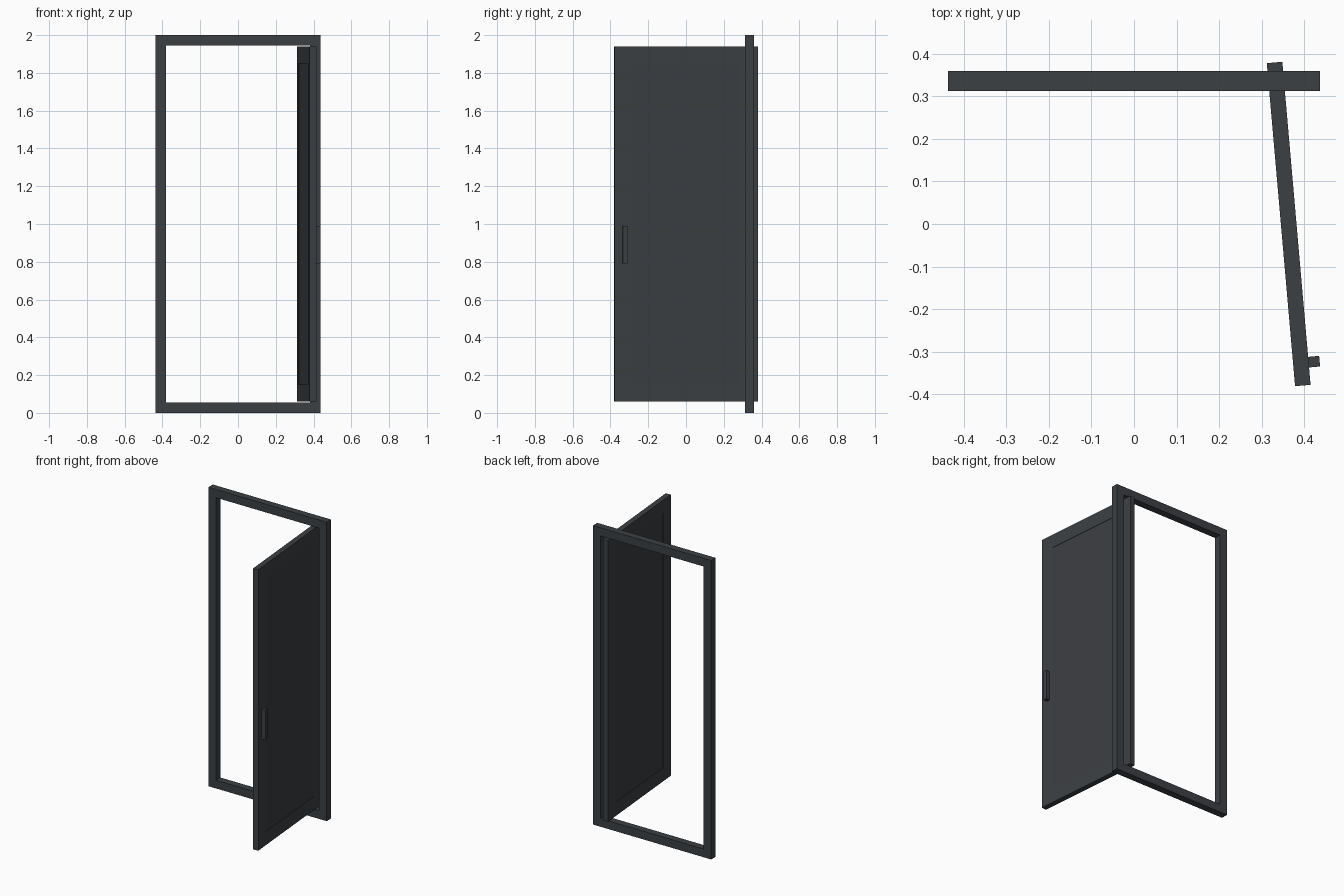
import bpy
from math import radians
from mathutils import Matrix

if "Cube" in bpy.data.objects:
    bpy.data.objects.remove(bpy.data.objects["Cube"])


def material(name, rgb):
    m = bpy.data.materials.new(name)
    m.diffuse_color = (*rgb, 1)
    m.use_nodes = True
    m.node_tree.nodes["Principled BSDF"].inputs["Base Color"].default_value = m.diffuse_color
    return m


dark = material("dark_metal", (0.045, 0.051, 0.056))
panel_mat = material("dark_panel", (0.043, 0.048, 0.054))


def box(name, x, y, z, mat=dark, place=Matrix.Identity(4)):
    """Box from (min, max) ranges, modelled in the local space of 'place'."""
    bpy.ops.mesh.primitive_cube_add(size=1)
    ob = bpy.context.object
    ob.name = name
    size = Matrix.Diagonal([b - a for a, b in (x, y, z)] + [1])
    centre = Matrix.Translation([(a + b) / 2 for a, b in (x, y, z)])
    ob.data.transform(centre @ size)
    ob.matrix_world = place
    ob.data.materials.append(mat)
    return ob


# Fixed frame
W, B, H = 0.4375, 0.055, 2.0
FY = (0.312, 0.359)
for side, s in (("left", -1), ("right", 1)):
    box(f"frame_post_{side}", sorted((s * W, s * (W - B))), FY, (0, H))
for part, z in (("sill", (0, B)), ("head", (H - B, H))):
    box(f"frame_{part}", (-W + B, W - B), FY, z)

# Open door leaf, turned five degrees past the pivot axis
leaf = Matrix.Translation((0.3635, 0, 0)) @ Matrix.Rotation(radians(5), 4, 'Z')
T, L, S = 0.0183, 0.381, 0.09
Z0, Z1 = 0.06, 1.94
for side, s in (("handle", -1), ("hinge", 1)):
    box(f"door_stile_{side}", (-T, T), sorted((s * L, s * (L - S))), (Z0, Z1), place=leaf)
for part, z in (("bottom", (Z0, Z0 + S)), ("top", (Z1 - S, Z1))):
    box(f"door_rail_{part}", (-T, T), (-L + S, L - S), z, place=leaf)

# Infill panel, slightly recessed on both faces
P = T - 0.003
box("door_panel", (-P, P), (-L + S, L - S), (Z0 + S, Z1 - S), panel_mat, leaf)

# Pull handle on the outer face
box("door_handle", (T, T + 0.026), (-0.34, -0.315), (0.79, 0.99), place=leaf)
